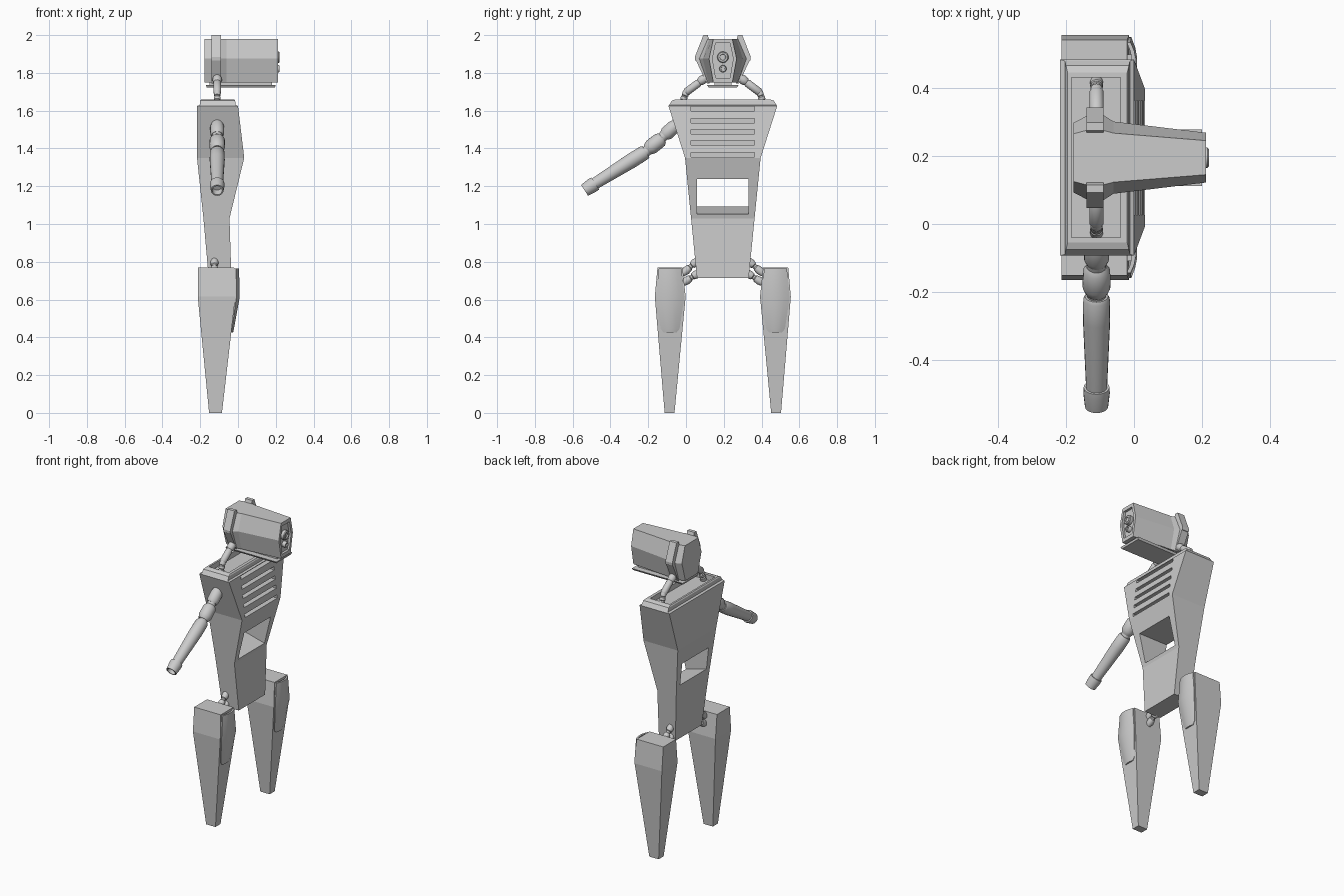
import bpy, bmesh, math
from mathutils import Vector

CY = 0.195  # symmetry plane of the body; all parts are modelled relative to it


def make(name, bm, mirror=False, smooth=False):
    bmesh.ops.recalc_face_normals(bm, faces=bm.faces[:])
    me = bpy.data.meshes.new(name)
    bm.to_mesh(me)
    bm.free()
    ob = bpy.data.objects.new(name, me)
    ob.location.y = CY
    bpy.context.collection.objects.link(ob)
    bpy.ops.object.select_all(action='DESELECT')
    ob.select_set(True)
    bpy.context.view_layer.objects.active = ob
    if smooth:
        bpy.ops.object.shade_smooth_by_angle(angle=math.radians(35))
    if mirror:
        m = ob.modifiers.new("mirror", 'MIRROR')
        m.use_axis = (False, True, False)
    return ob


def loft(name, rings, **kw):
    """Skin a closed solid through rings of equal point count."""
    bm = bmesh.new()
    vs = [[bm.verts.new(p) for p in r] for r in rings]
    n = len(rings[0])
    for a, b in zip(vs, vs[1:]):
        for i in range(n):
            j = (i + 1) % n
            bm.faces.new((a[i], a[j], b[j], b[i]))
    bm.faces.new(vs[0][::-1])
    bm.faces.new(vs[-1])
    return make(name, bm, **kw)


def rect(z, x0, x1, y0, y1):
    return [(x0, y0, z), (x1, y0, z), (x1, y1, z), (x0, y1, z)]


def box(name, x0, x1, y0, y1, z0, z1):
    return loft(name, [rect(z0, x0, x1, y0, y1), rect(z1, x0, x1, y0, y1)])


def hexa(x, top, mid, bot, zt=1.98, zm=1.875, zb=1.748):
    return [(x, -top, zt), (x, top, zt), (x, mid, zm),
            (x, bot, zb), (x, -bot, zb), (x, -mid, zm)]


def tube(name, p0, p1, prof, n=20, **kw):
    """Turned part: prof is (fraction along p0-p1, radius)."""
    p0, p1 = Vector(p0), Vector(p1)
    q = (p1 - p0).to_track_quat('Z', 'Y')
    rings = [[p0.lerp(p1, t) + q @ Vector((r * math.cos(2 * math.pi * i / n),
                                           r * math.sin(2 * math.pi * i / n), 0))
              for i in range(n)] for t, r in prof]
    return loft(name, rings, smooth=True, **kw)


def cut(target, cutter):
    cutter.hide_render = True
    m = target.modifiers.new("cut", 'BOOLEAN')
    m.operation, m.solver, m.object = 'DIFFERENCE', 'EXACT', cutter
    bpy.context.view_layer.objects.active = target
    bpy.ops.object.modifier_apply(modifier=m.name)
    bpy.data.objects.remove(cutter)


# Torso shell
torso = loft("torso", [rect(z, x0, x1, -w, w) for z, x0, x1, w in [
    (0.715, -0.155, -0.035, 0.137), (1.03, -0.183, -0.045, 0.168),
    (1.35, -0.217, 0.033, 0.200), (1.625, -0.217, 0.0, 0.288),
    (1.630, -0.203, -0.012, 0.284), (1.653, -0.200, -0.015, 0.270),
    (1.66, -0.195, -0.020, 0.250)]])
# Window through the waist with a sloping sill
a, b = -0.3, 0.15
cut(torso, loft("window_cutter", [
    [(x, -0.137, z), (x, 0.137, z), (x, 0.137, 1.237), (x, -0.137, 1.237)]
    for x, z in [(a, 1.115), (-0.19, 1.092), (-0.04, 1.052), (b, 1.0)]]))
# Chest vents
for z in (1.61, 1.547, 1.488, 1.43, 1.367):
    xs = 0.033 - 0.033 * (z - 1.35) / 0.275
    cut(torso, box("vent_cutter", xs - 0.03, xs + 0.05, -0.168, 0.168, z - 0.011, z + 0.011))
# Neck well
cut(torso, box("well_cutter", -0.183, -0.040, -0.235, 0.235, 1.625, 1.7))

# Head
head = loft("head", [hexa(-0.178, 0.070, 0.102, 0.065), hexa(-0.140, 0.080, 0.122, 0.080),
                     hexa(-0.090, 0.080, 0.125, 0.080), hexa(-0.060, 0.072, 0.106, 0.075),
                     hexa(0.212, 0.050, 0.073, 0.050)])
cut(head, hexa_cut := loft("face_cutter", [hexa(x, 0.038, 0.055, 0.037, 1.957, 1.875, 1.772)
                                           for x in (0.196, 0.25)]))
# Raised side bands on the head
ear = [(0.072, 1.975), (0.080, 2.0), (0.103, 2.0), (0.148, 1.885), (0.146, 1.865), (0.11, 1.865)]
loft("head_band", [[(x, y, z) for y, z in ear] for x in (-0.140, -0.090)], mirror=True)
low = [(0.10, 1.870), (0.143, 1.868), (0.085, 1.745), (0.070, 1.745)]
loft("head_band_lower", [[(x, y, z) for y, z in low] for x in (-0.140, -0.090)], mirror=True)
# Jaw plate
loft("jaw_plate", [rect(1.722, -0.165, 0.195, -0.075, 0.075), rect(1.735, -0.17, 0.2, -0.083, 0.083),
                   rect(1.75, -0.17, 0.2, -0.07, 0.07)][:2])
loft("jaw_mount", [rect(1.73, -0.15, 0.18, -0.045, 0.045), rect(1.76, -0.15, 0.18, -0.045, 0.045)])
# Eyes: ringed lenses
for nm, z, r in (("upper_lens", 1.883, 0.030), ("lower_lens", 1.822, 0.019)):
    tube(nm, (0.19, 0, z), (0.22, 0, z),
         [(0, r), (0.85, r), (1, r * 0.85), (1, r * 0.55), (0.75, r * 0.5)])

# Neck struts, one each side
X = -0.11
tube("neck_strut", (X, 0.085, 1.78), (X, 0.198, 1.695),
     [(0, 0.010), (0.04, 0.021), (0.2, 0.025), (0.33, 0.021), (0.36, 0.018), (0.40, 0.021),
      (0.95, 0.021), (1, 0.016)], mirror=True)
tube("neck_base", (X, 0.192, 1.705), (X, 0.222, 1.62),
     [(0, 0.014), (0.1, 0.018), (0.28, 0.018), (0.32, 0.014), (0.38, 0.018), (0.55, 0.018),
      (0.6, 0.014), (0.65, 0.019), (1, 0.019)], mirror=True)

# Arm, on one side only
def ap(y, z):
    return (X, y - CY, z)


tube("shoulder_joint", ap(-0.03, 1.545), ap(-0.115, 1.468),
     [(0, 0.030), (0.3, 0.033), (0.42, 0.037), (0.85, 0.037), (1, 0.030)])
tube("shoulder_pin", ap(-0.09, 1.495), ap(-0.16, 1.425), [(0, 0.027), (1, 0.027)])
tube("elbow_joint", ap(-0.125, 1.455), ap(-0.205, 1.392),
     [(0, 0.030), (0.15, 0.040), (0.75, 0.041), (0.9, 0.035), (1, 0.03)])
tube("elbow_pin", ap(-0.18, 1.41), ap(-0.24, 1.36), [(0, 0.028), (1, 0.028)])
tube("forearm", ap(-0.212, 1.383), ap(-0.50, 1.203),
     [(0, 0.034), (0.03, 0.039), (0.25, 0.040), (1, 0.030)])
tube("arm_cuff", ap(-0.480, 1.215), ap(-0.537, 1.178),
     [(0, 0.030), (0, 0.038), (0.3, 0.039), (1, 0.034), (1, 0.027), (0.4, 0.025)])

# Legs
loft("leg", [rect(z, x0, x1, y0, y1) for z, x0, x1, y0, y1 in [
    (0.0, -0.153, -0.085, 0.256, 0.308), (0.615, -0.213, -0.014, 0.197, 0.360),
    (0.77, -0.213, -0.020, 0.213, 0.346)]], mirror=True)

# Curved thigh shields
def arc(z, x, c, w, d):
    us = [-1, -0.6, -0.2, 0.2, 0.6, 1]
    return ([(x - d * u * u, c + w * u, z) for u in us] +
            [(x - 0.012 - d * u * u, c + w * u, z) for u in us[::-1]])


loft("thigh_shield", [arc(0.425, -0.026, 0.279, 0.034, 0.006), arc(0.445, -0.021, 0.279, 0.050, 0.010),
                      arc(0.615, 0.010, 0.279, 0.075, 0.018), arc(0.765, 0.006, 0.279, 0.060, 0.016)],
     mirror=True, smooth=True)
loft("shield_mount", [rect(0.5, -0.05, -0.022, 0.255, 0.303), rect(0.73, -0.05, 0.0, 0.255, 0.303)],
     mirror=True)

# Hip links, two on each side
prof = [(0, 0.018), (0.22, 0.022), (0.38, 0.018), (0.42, 0.013), (0.5, 0.013),
        (0.54, 0.018), (0.75, 0.022), (1, 0.016)]
tube("hip_link_upper", (-0.125, 0.130, 0.81), (-0.125, 0.215, 0.735), prof, mirror=True)
tube("hip_link_lower", (-0.125, 0.122, 0.745), (-0.125, 0.215, 0.685), prof, mirror=True)
